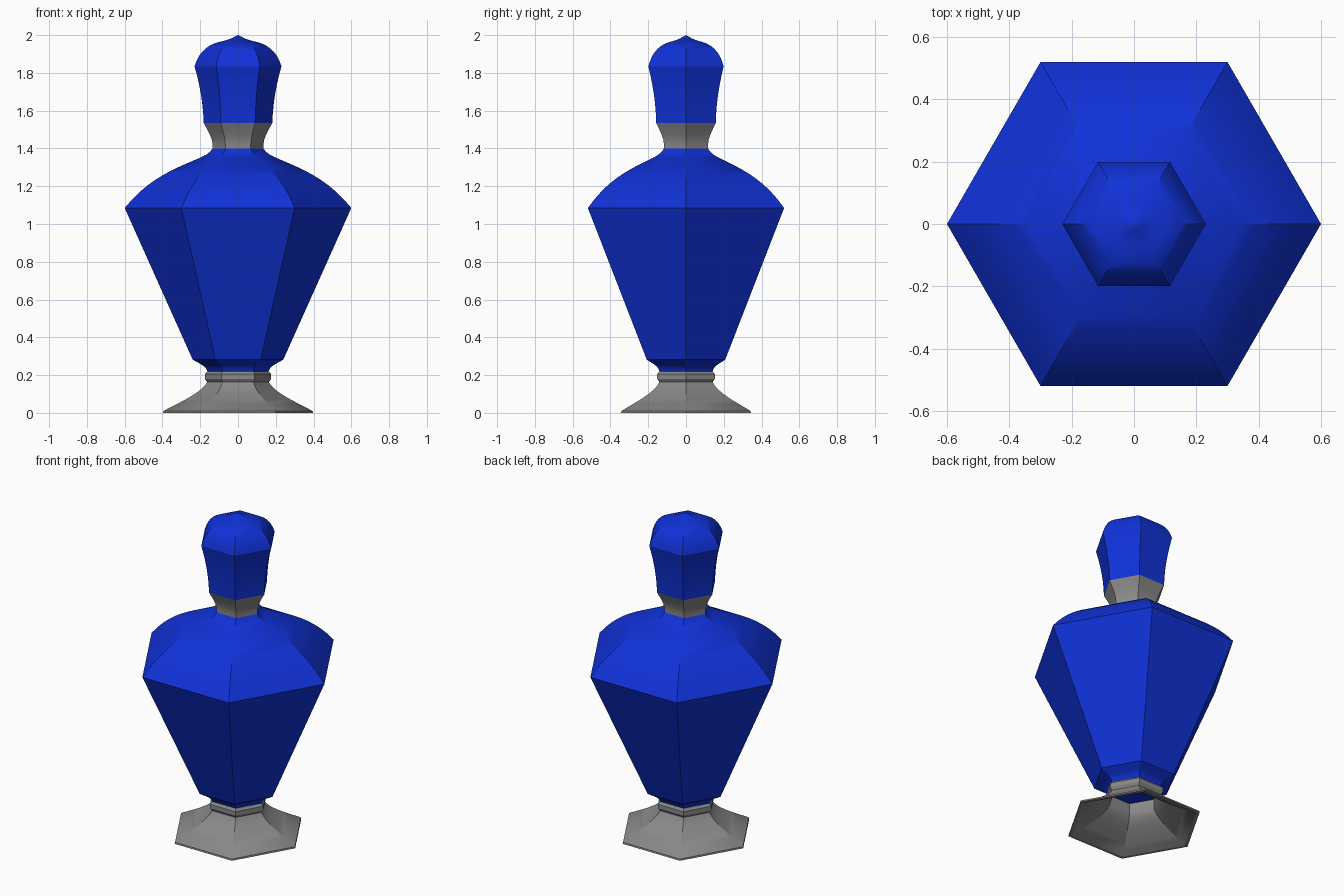
import bpy
import bmesh
import math

cube = bpy.data.objects.get("Cube")
if cube:
    bpy.data.objects.remove(cube, do_unlink=True)

SIDES = 6


def make_material(name, rgb, metallic=0.0):
    mat = bpy.data.materials.new(name)
    mat.use_nodes = True
    colour = (*rgb, 1.0)
    mat.diffuse_color = colour
    mat.node_tree.nodes["Principled BSDF"].inputs["Base Color"].default_value = colour
    return mat


blue = make_material("cobalt_glass", (0.005, 0.031, 0.68))
grey = make_material("grey_metal", (0.25, 0.25, 0.25))


def bezier(p0, p1, p2, p3, steps=8):
    """Points on a cubic curve, both ends included."""
    pts = []
    for i in range(steps + 1):
        t = i / steps
        u = 1 - t
        pts.append(tuple(u**3 * a + 3 * u * u * t * b + 3 * u * t * t * c + t**3 * d
                         for a, b, c, d in zip(p0, p1, p2, p3)))
    return pts


def hex_lathe(name, profile, mat, loop=False):
    """Sweep a (radius, z) profile round a hexagon; loop closes the profile."""
    bm = bmesh.new()
    rings = []
    for r, z in profile:
        if r < 1e-5:
            rings.append([bm.verts.new((0, 0, z))] * SIDES)
            continue
        rings.append([bm.verts.new((r * math.cos(math.tau * k / SIDES),
                                    r * math.sin(math.tau * k / SIDES), z))
                      for k in range(SIDES)])
    pairs = list(zip(rings, rings[1:]))
    if loop:
        pairs.append((rings[-1], rings[0]))
    for low, high in pairs:
        for k in range(SIDES):
            n = (k + 1) % SIDES
            corners = list(dict.fromkeys((low[k], low[n], high[n], high[k])))
            bm.faces.new(corners)
    if not loop:
        for ring in (rings[0], rings[-1]):
            if len(set(ring)) == SIDES:
                bm.faces.new(ring)
    bmesh.ops.recalc_face_normals(bm, faces=bm.faces)
    mesh = bpy.data.meshes.new(name)
    bm.to_mesh(mesh)
    bm.free()
    mesh.materials.append(mat)
    obj = bpy.data.objects.new(name, mesh)
    bpy.context.collection.objects.link(obj)
    bpy.ops.object.select_all(action="DESELECT")
    obj.select_set(True)
    bpy.context.view_layer.objects.active = obj
    bpy.ops.object.shade_smooth_by_angle(angle=math.radians(30))
    return obj


# Hollow flared foot with a small beaded collar
flare = bezier((0.395, 0.01), (0.29, 0.065), (0.19, 0.11), (0.163, 0.163))
bead = [(0.176, 0.18), (0.176, 0.205), (0.163, 0.22)]
inner_flare = bezier((0.148, 0.155), (0.175, 0.10), (0.27, 0.055), (0.375, 0.0))
foot = [(0.397, 0.0)] + flare + bead + [(0.148, 0.22)] + inner_flare
hex_lathe("foot", foot, grey, loop=True)

# Tapered body with a curved shoulder
base_cove = bezier((0.162, 0.219), (0.17, 0.25), (0.20, 0.258), (0.24, 0.282), 5)
shoulder = bezier((0.60, 1.085), (0.49, 1.22), (0.38, 1.275), (0.25, 1.33), 8)
throat = bezier((0.25, 1.33), (0.19, 1.355), (0.15, 1.37), (0.135, 1.40), 5)
hex_lathe("bottle_body", base_cove + shoulder + throat[1:], blue)

# Metal neck
neck = bezier((0.135, 1.40), (0.13, 1.45), (0.155, 1.485), (0.182, 1.535), 6)
hex_lathe("neck_collar", neck, grey)

# Stopper with flared sides and a domed, pointed top
sides = bezier((0.182, 1.535), (0.184, 1.63), (0.20, 1.73), (0.23, 1.835), 6)
dome = bezier((0.23, 1.835), (0.205, 1.92), (0.15, 1.955), (0.085, 1.967), 8)
tip = bezier((0.085, 1.967), (0.05, 1.975), (0.03, 1.985), (0.0, 2.0), 4)
hex_lathe("stopper", sides + dome[1:] + tip[1:], blue)
